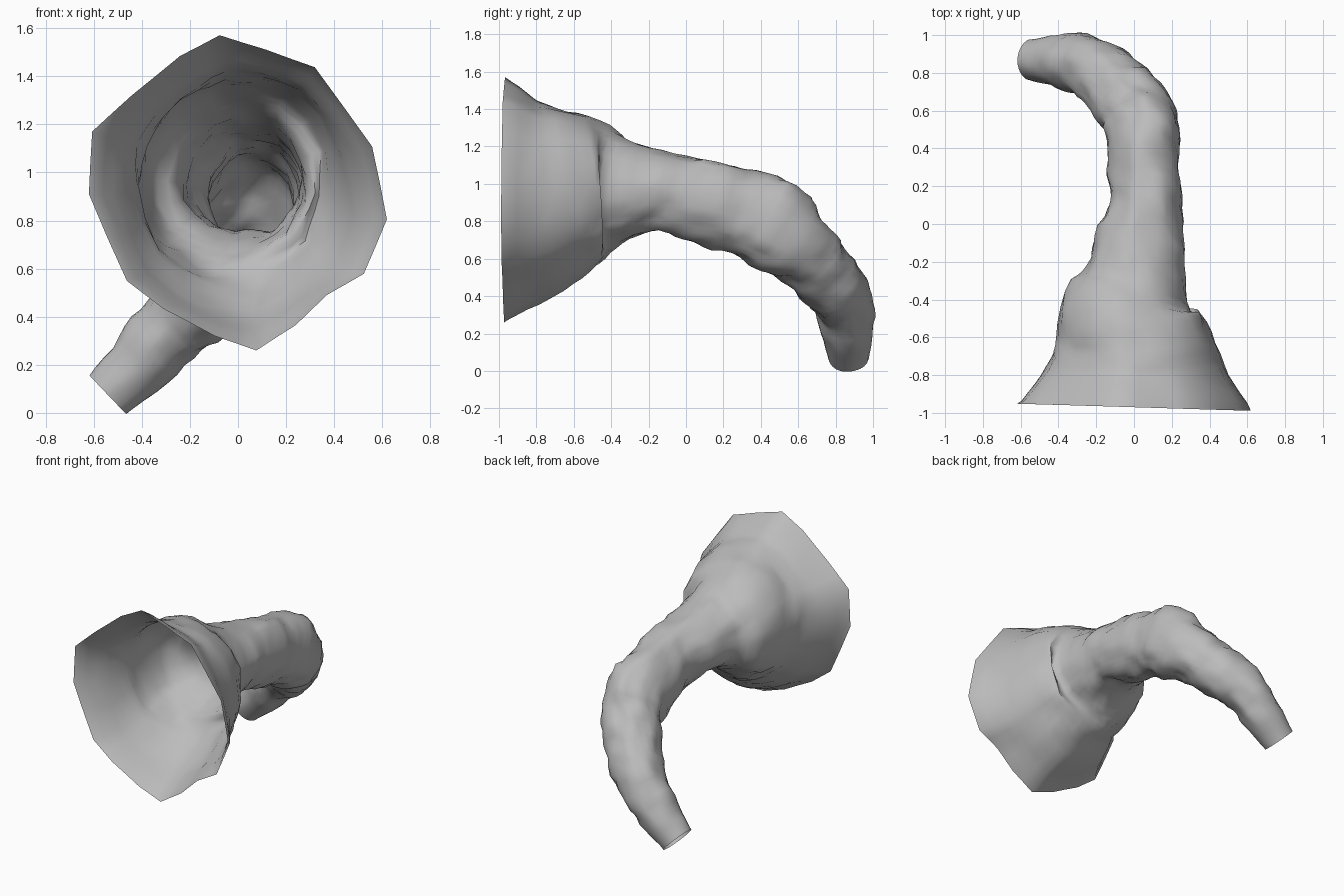
import bpy
import bmesh
import math
from mathutils import Vector, noise

cube = bpy.data.objects.get("Cube")
if cube:
    bpy.data.objects.remove(cube)

# Irregular outline of the wide mouth (x, z), counter-clockwise
MOUTH_CENTRE = Vector((0, 0.92))
MOUTH = [(.62, .81), (.56, 1.1), (.33, 1.43), (.12, 1.51), (-.08, 1.57), (-.25, 1.48),
         (-.45, 1.31), (-.61, 1.16), (-.62, .91), (-.47, .56), (-.32, .44), (-.1, .32),
         (.08, .26), (.25, .37), (.38, .5), (.53, .59)]

# Stations along the tunnel: centre x, y, z, half width, half height
STATIONS = [(0, -.97, .92, .62, .65), (.01, -.8, .91, .5, .55), (0, -.62, .95, .42, .46),
            (-.03, -.45, .97, .375, .365), (.01, -.3, .965, .275, .265),
            (.03, -.1, .955, .245, .215), (.07, .1, .905, .19, .23), (.05, .3, .85, .19, .225),
            (.05, .46, .775, .2, .235), (.03, .57, .69, .195, .21), (-.05, .67, .595, .185, .185),
            (-.14, .77, .48, .175, .17), (-.26, .84, .36, .16, .155),
            (-.39, .865, .22, .14, .135), (-.54, .87, .075, .11, .11)]
STEPS = 4
KNOB = Vector((.14, .53, .95))


def outline_points():
    """Mouth outline with a midpoint added to each side."""
    points = [Vector(p) - MOUTH_CENTRE for p in MOUTH]
    result = []
    for here, following in zip(points, points[1:] + points[:1]):
        result += [here, (here + following) / 2]
    return result


def station_at(t):
    """Smooth position and size at t along the stations."""
    i = min(int(t), len(STATIONS) - 2)
    f = t - i
    a, b, c, d = [Vector(STATIONS[max(0, min(k, len(STATIONS) - 1))])
                  for k in range(i - 1, i + 3)]
    return b + (c - a) * (f / 2) + (a * 2 - b * 5 + c * 4 - d) * (f * f / 2) \
        + (b * 3 - a - c * 3 + d) * (f ** 3 / 2)


def rock_offset(point, strength):
    """Lumpy rock displacement, with one larger knob on the bend."""
    lumps = noise.noise(point * 6) + 0.9 * noise.noise(point * 12)
    knob = 0.04 * math.exp(-(point - KNOB).length_squared / 0.012)
    return lumps * strength + knob


def make_ring(bm, t, outline):
    station = station_at(t)
    centre = Vector(station[:3])
    ahead, behind = station_at(min(t + .5, len(STATIONS) - 1)), station_at(max(t - .5, 0))
    tangent = (Vector(ahead[:3]) - Vector(behind[:3])).normalized()
    forward = Vector((0, 1, 0))
    turn = forward.rotation_difference(forward.lerp(tangent, min(t / 3, 1)))
    mouth_blend = max(0, 1 - t / 2.5)
    strength = 0.022 * min(t / 2, 1) * min((len(STATIONS) - 1 - t) / 2 + .2, 1)
    verts = []
    for p in outline:
        direction = p.normalized()
        reach = Vector((p.x / STATIONS[0][3], p.y / STATIONS[0][4])).length
        scale = 1 + mouth_blend * (reach - 1)
        local = Vector((direction.x * station[3], 0, direction.y * station[4])) * scale
        outward = turn @ local
        point = centre + outward
        point += outward.normalized() * rock_offset(point, strength)
        if t == 0:
            point.y -= 0.03 * p.x
        verts.append(bm.verts.new(point))
    return verts


# Rock colour
rock = bpy.data.materials.new("grey_rock")
rock.use_nodes = True
colour = (0.5, 0.5, 0.5, 1)
rock.diffuse_color = colour
rock.node_tree.nodes["Principled BSDF"].inputs["Base Color"].default_value = colour

# Open tunnel wall, skinned ring by ring
bm = bmesh.new()
outline = outline_points()
rings = [make_ring(bm, k / STEPS, outline) for k in range((len(STATIONS) - 1) * STEPS + 1)]
for near, far in zip(rings, rings[1:]):
    for i in range(len(outline)):
        j = (i + 1) % len(outline)
        bm.faces.new((near[i], far[i], far[j], near[j]))
bmesh.ops.recalc_face_normals(bm, faces=bm.faces)
mesh = bpy.data.meshes.new("tunnel_wall")
bm.to_mesh(mesh)
bm.free()
mesh.materials.append(rock)
tunnel = bpy.data.objects.new("tunnel_wall", mesh)
bpy.context.collection.objects.link(tunnel)

# Smooth shading
bpy.ops.object.select_all(action='DESELECT')
tunnel.select_set(True)
bpy.context.view_layer.objects.active = tunnel
bpy.ops.object.shade_smooth_by_angle(angle=math.radians(60))
